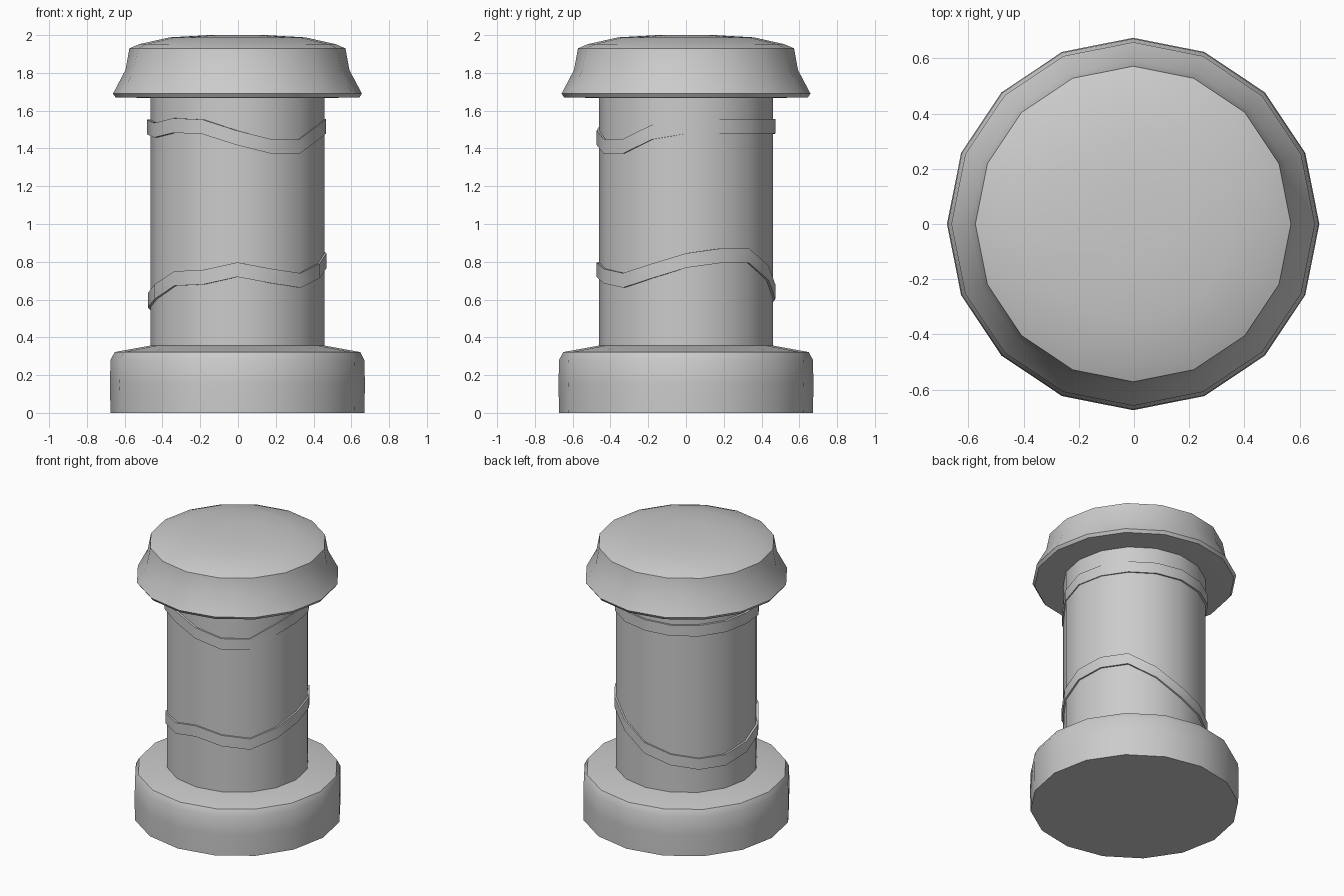
import bpy, bmesh
from math import cos, sin, tau, radians

if "Cube" in bpy.data.objects:
    bpy.data.objects.remove(bpy.data.objects["Cube"])

SIDES = 16


def build(name, rings, closed_loop=False, angle=40):
    """Skin a stack of rings; cap both ends, or join last ring to first."""
    bm = bmesh.new()
    loops = [[bm.verts.new(p) for p in ring] for ring in rings]
    pairs = list(zip(loops, loops[1:]))
    if closed_loop:
        pairs.append((loops[-1], loops[0]))
    for a, b in pairs:
        for i in range(SIDES):
            j = (i + 1) % SIDES
            bm.faces.new((a[i], a[j], b[j], b[i]))
    if not closed_loop:
        bm.faces.new(loops[0][::-1])
        bm.faces.new(loops[-1])
    bmesh.ops.recalc_face_normals(bm, faces=bm.faces)
    mesh = bpy.data.meshes.new(name)
    bm.to_mesh(mesh)
    bm.free()
    obj = bpy.data.objects.new(name, mesh)
    bpy.context.collection.objects.link(obj)
    bpy.ops.object.select_all(action='DESELECT')
    obj.select_set(True)
    bpy.context.view_layer.objects.active = obj
    bpy.ops.object.shade_smooth_by_angle(angle=radians(angle))
    return obj


def ring(r, z, cx=0.0):
    """Ring of points; z is one height or one height per side."""
    zs = z if isinstance(z, list) else [z] * SIDES
    return [(cx + r * cos(tau * i / SIDES), r * sin(tau * i / SIDES), zs[i])
            for i in range(SIDES)]


def lathe(name, profile):
    return build(name, [ring(r, z, -0.003) for r, z in profile])


def band(name, tops, cx, height=0.077):
    """Thin wavy strap wrapped round the shaft."""
    lows = [z - height for z in tops]
    return build(name, [ring(0.45, lows), ring(0.473, lows, cx),
                        ring(0.473, tops, cx), ring(0.45, tops)], True)


# Foot, shaft and flared cap
lathe("base", [(0.672, 0), (0.675, 0.15), (0.672, 0.28), (0.65, 0.322), (0.44, 0.36)])
lathe("shaft", [(0.461, 0.34), (0.461, 1.69)])
lathe("cap", [(0.44, 1.667), (0.645, 1.67), (0.659, 1.69), (0.593, 1.815),
              (0.572, 1.93), (0.52, 1.952), (0.36, 1.988), (0.15, 2.0)])

# Straps: heights of the upper edge, counter-clockwise from +x
band("upper_strap", [1.555, 1.555, 1.555, 1.555, 1.555, 1.55, 1.55, 1.55,
                     1.552, 1.535, 1.56, 1.553, 1.495, 1.45, 1.45, 1.525], -0.008)
band("lower_strap", [0.845, 0.87, 0.87, 0.78, 0.68, 0.63, 0.60, 0.60,
                     0.635, 0.68, 0.75, 0.757, 0.797, 0.763, 0.74, 0.79], -0.004)
